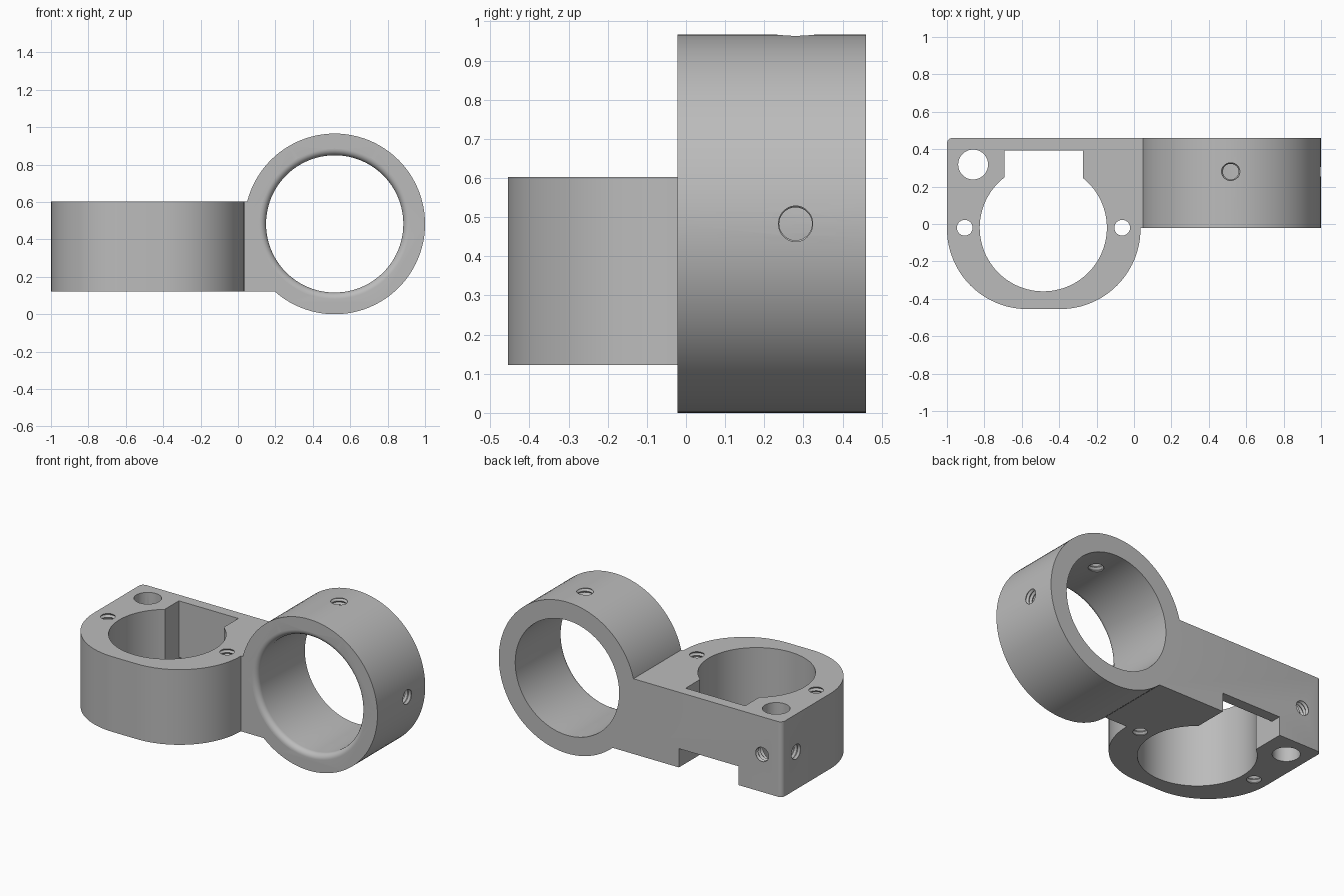
import bpy, bmesh
from math import sin, cos, pi, radians
from mathutils import Matrix, Vector

if "Cube" in bpy.data.objects:
    bpy.data.objects.remove(bpy.data.objects["Cube"])

# Main sizes
FRONT, BACK = -0.022, 0.46
LOW, HIGH = 0.122, 0.602
RING = Vector((0.517, 0, 0.483))
RING_R, BORE_R, ROUND = 0.483, 0.367, 0.035

metal = bpy.data.materials.new("satin_grey_metal")
metal.use_nodes = True
grey = (0.5, 0.5, 0.5, 1)
metal.diffuse_color = grey
metal.node_tree.nodes["Principled BSDF"].inputs["Base Color"].default_value = grey


def finish(name, bm):
    bmesh.ops.recalc_face_normals(bm, faces=bm.faces)
    mesh = bpy.data.meshes.new(name)
    bm.to_mesh(mesh)
    bm.free()
    mesh.materials.append(metal)
    obj = bpy.data.objects.new(name, mesh)
    bpy.context.collection.objects.link(obj)
    return obj


def arc(cx, cy, r, start, end, steps):
    angles = [radians(start + (end - start) * i / steps) for i in range(steps + 1)]
    return [(cx + r * cos(a), cy + r * sin(a)) for a in angles]


def extrude(name, outline, z0, z1):
    bm = bmesh.new()
    face = bm.faces.new([bm.verts.new((x, y, z0)) for x, y in outline])
    out = bmesh.ops.extrude_face_region(bm, geom=[face])
    verts = [v for v in out["geom"] if isinstance(v, bmesh.types.BMVert)]
    bmesh.ops.translate(bm, verts=verts, vec=(0, 0, z1 - z0))
    return finish(name, bm)


def box(name, x0, x1, y0, y1, z0, z1):
    return extrude(name, [(x0, y0), (x1, y0), (x1, y1), (x0, y1)], z0, z1)


def lathe(name, profile, origin, axis, sides):
    """Closed solid from (radius, distance) pairs turned about an axis."""
    bm = bmesh.new()
    rings = [[bm.verts.new((r * cos(2 * pi * i / sides), r * sin(2 * pi * i / sides), t))
              for i in range(sides)] for r, t in profile]
    for a, b in zip(rings, rings[1:]):
        for i in range(sides):
            j = (i + 1) % sides
            bm.faces.new((a[i], a[j], b[j], b[i]))
    bm.faces.new(rings[0])
    bm.faces.new(rings[-1])
    turn = Vector((0, 0, 1)).rotation_difference(Vector(axis)).to_matrix().to_4x4()
    bm.transform(Matrix.Translation(origin) @ turn)
    return finish(name, bm)


def threaded_hole(name, origin, axis, length):
    pitch, minor, major = 0.024, 0.042, 0.052
    profile = [(major if i % 2 else minor, i * pitch / 2)
               for i in range(int(2 * length / pitch) + 1)]
    return lathe(name, profile, origin, axis, 28)


def combine(target, tool, operation):
    mod = target.modifiers.new(tool.name, "BOOLEAN")
    mod.operation, mod.solver, mod.object = operation, "EXACT", tool
    bpy.context.view_layer.update()
    deps = bpy.context.evaluated_depsgraph_get()
    mesh = bpy.data.meshes.new_from_object(target.evaluated_get(deps))
    target.modifiers.clear()
    target.data = mesh
    bpy.data.objects.remove(tool)


# Rounded clamp block with the neck that runs into the ring
outline = (arc(-0.57, -0.025, 0.43, 180, 270, 24)
           + arc(-0.395, -0.025, 0.43, 270, 360, 24)
           + [(0.035, FRONT), (0.4, FRONT), (0.4, BACK)]
           + arc(-0.97, 0.43, 0.03, 90, 180, 6))
bracket = extrude("ring_bracket", outline, LOW, HIGH)

# Upright ring
combine(bracket, lathe("ring", [(RING_R, FRONT), (RING_R, BACK)], RING, (0, 1, 0), 96), "UNION")

# Ring bore with a rounded front lip
lip = [(BORE_R + ROUND - ROUND * sin(a), FRONT + ROUND - ROUND * cos(a))
       for a in [i * pi / 16 for i in range(9)]]
bore = [(BORE_R + ROUND, FRONT - 0.1)] + lip + [(BORE_R, BACK + 0.1)]

# Every opening: bores, keyway, rear notch, plain hole and set-screw holes
cutters = [
    lathe("ring_bore", bore, RING, (0, 1, 0), 96),
    lathe("block_bore", [(0.34, 0), (0.34, 0.8)], (-0.485, -0.02, 0), (0, 0, 1), 96),
    box("keyway", -0.692, -0.272, 0, 0.392, 0, 0.8),
    box("rear_notch", -0.692, -0.272, 0.1, 0.6, 0, 0.242),
    lathe("corner_hole", [(0.08, 0), (0.08, 0.8)], (-0.86, 0.318, 0), (0, 0, 1), 48),
    threaded_hole("right_screw_hole", (-0.905, -0.02, 0.05), (0, 0, 1), 0.65),
    threaded_hole("left_screw_hole", (-0.063, -0.02, 0.05), (0, 0, 1), 0.65),
    threaded_hole("back_set_screw", (-0.86, 0.32, 0.362), (0, 1, 0), 0.25),
    threaded_hole("side_set_screw", (-0.862, 0.318, 0.362), (-1, 0, 0), 0.25),
    threaded_hole("ring_top_screw", (RING.x, 0.28, 0.78), (0, 0, 1), 0.25),
    threaded_hole("ring_side_screw", (0.81, 0.28, RING.z), (1, 0, 0), 0.25),
]
for cutter in cutters:
    combine(bracket, cutter, "DIFFERENCE")

# Smooth curved walls, keep machined edges crisp
bpy.ops.object.select_all(action="DESELECT")
bracket.select_set(True)
bpy.context.view_layer.objects.active = bracket
bpy.ops.object.shade_smooth_by_angle(angle=radians(25))
